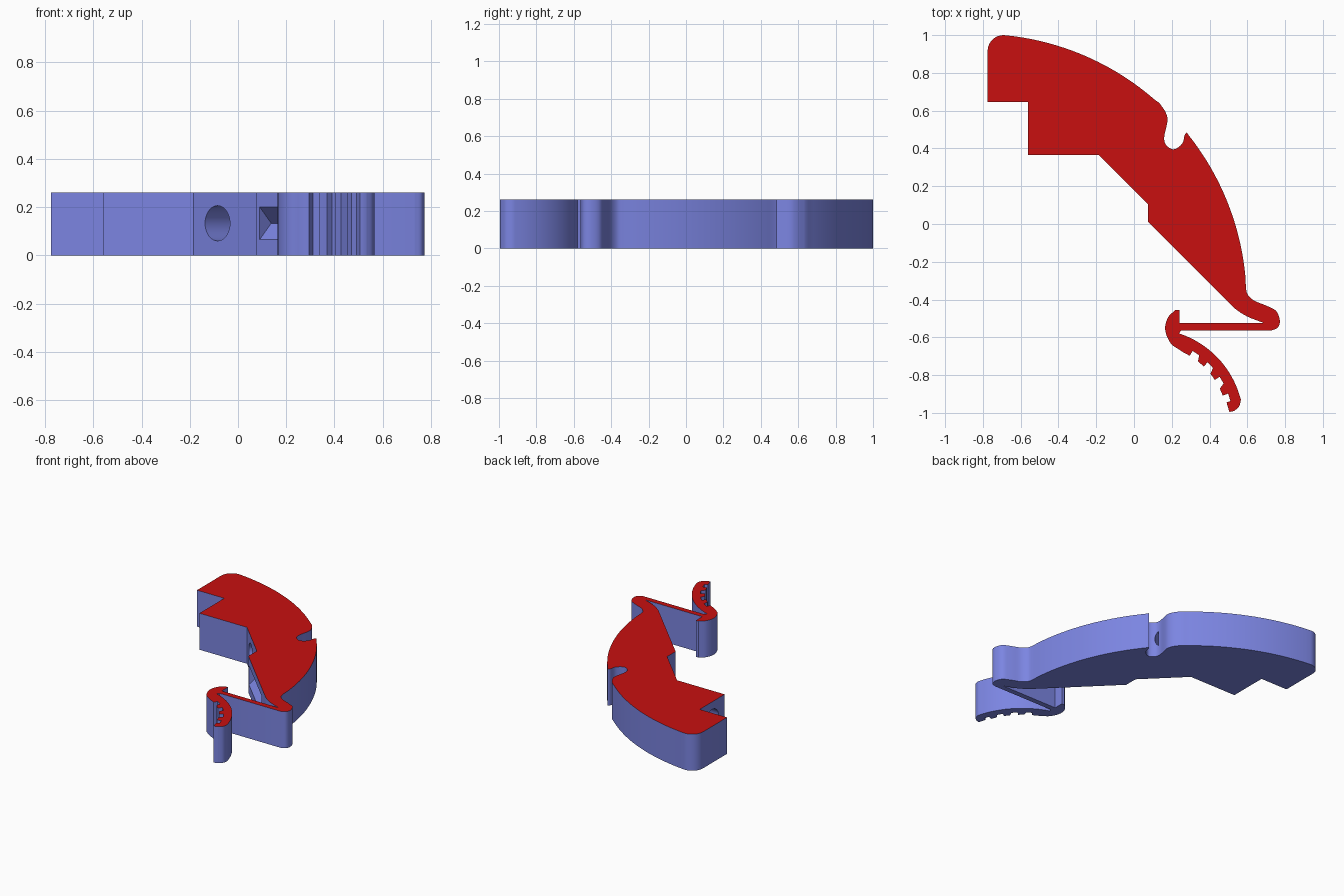
import bpy, bmesh, math
from mathutils import Vector, Matrix

if "Cube" in bpy.data.objects:
    bpy.data.objects.remove(bpy.data.objects["Cube"])

H = 0.26          # thickness of the whole part


def material(name, rgb):
    m = bpy.data.materials.new(name)
    m.diffuse_color = (*rgb, 1)
    m.use_nodes = True
    m.node_tree.nodes["Principled BSDF"].inputs["Base Color"].default_value = m.diffuse_color
    return m


BLUE = material("periwinkle blue", (0.20, 0.235, 0.76))
RED = material("red", (0.58, 0.005, 0.005))


def arc(cx, cy, r, a0, a1, n):
    """Points on a circle from angle a0 to a1 in degrees."""
    steps = [math.radians(a0 + (a1 - a0) * i / n) for i in range(n + 1)]
    return [(cx + r * math.cos(a), cy + r * math.sin(a)) for a in steps]


def smooth(pts, n=5):
    """Rounded curve through a few points."""
    p = [Vector(q) for q in pts]
    p = [2 * p[0] - p[1]] + p + [2 * p[-1] - p[-2]]
    out = []
    for a, b, c, d in zip(p, p[1:], p[2:], p[3:]):
        for i in range(n):
            t = i / n
            out.append(tuple(0.5 * (2 * b + (c - a) * t + (2 * a - 5 * b + 4 * c - d) * t * t
                                    + (3 * b - a - 3 * c + d) * t ** 3)))
    return out + [tuple(pts[-1])]


def prism(name, outline, depth):
    """Extrude a closed outline upward from z = 0."""
    bm = bmesh.new()
    clean = []
    for p in outline:
        if not clean or (Vector(p) - Vector(clean[-1])).length > 0.002:
            clean.append(p)
    face = bm.faces.new([bm.verts.new((x, y, 0)) for x, y in clean])
    top = bmesh.ops.extrude_face_region(bm, geom=[face])["geom"]
    bmesh.ops.translate(bm, vec=(0, 0, depth),
                        verts=[v for v in top if isinstance(v, bmesh.types.BMVert)])
    bmesh.ops.recalc_face_normals(bm, faces=bm.faces[:])
    me = bpy.data.meshes.new(name)
    bm.to_mesh(me)
    bm.free()
    me.materials.append(BLUE)
    ob = bpy.data.objects.new(name, me)
    bpy.context.collection.objects.link(ob)
    return ob


# Stepped inner side of the body
outline = [(-0.775, 0.645), (-0.56, 0.645), (-0.56, 0.365), (-0.185, 0.365),
           (0.075, 0.105), (0.075, 0.01)]
# Inside of the spring bend and upper side of the thin strip
outline += smooth([(0.50, -0.415), (0.54, -0.452), (0.60, -0.49), (0.69, -0.525)])
outline += [(0.24, -0.525), (0.24, -0.455)]
# Rounded latch
outline += smooth([(0.22, -0.455), (0.18, -0.495), (0.165, -0.56), (0.195, -0.632), (0.25, -0.672)])
# Toothed inner side of the lever
TX, TY = 0.085, -1.05
for mid in (62, 49, 36, 23):
    outline += arc(TX, TY, 0.41, mid + 2.8, mid - 2.8, 2)
    outline += arc(TX, TY, 0.44, mid - 2.8, mid - 8.2, 2)
# Lever tip and outer side
outline += [(0.49, -0.945), (0.505, -0.995)]
outline += smooth([(0.53, -0.99), (0.557, -0.965), (0.566, -0.93)])
outline += arc(TX, TY, 0.495, 16, 72, 16)
# Lower side of the strip and rounded spring bend
outline += [(0.25, -0.563)]
outline += smooth([(0.73, -0.563), (0.762, -0.548), (0.772, -0.51), (0.752, -0.46), (0.70, -0.432),
                   (0.635, -0.405), (0.60, -0.37), (0.592, -0.33)])
# Long outer arc, cut by the rounded notch
BX, BY, R = -0.82, -0.41, 1.416
outline += arc(BX, BY, R, 5, 38.6, 24)
outline += smooth([(0.28, 0.486), (0.268, 0.47), (0.255, 0.425), (0.21, 0.395), (0.17, 0.418),
                   (0.16, 0.46), (0.177, 0.545), (0.168, 0.59), (0.135, 0.64)])
outline += arc(BX, BY, R, 48.8, 84.5, 24)
# Rounded back corner
outline += arc(-0.69, 0.915, 0.085, 95, 180, 10)

body = prism("clip_body", outline, H)


# Round sockets and the grooved slot are cut into the inner walls
def socket(x, y, angle, depth):
    pts = arc(0, 0, 0.073, 0, 351, 39)
    ob = prism("socket_cutter", pts, depth + 0.1)
    d = Vector((math.cos(angle), math.sin(angle), 0))
    base = Vector((x, y, 0.133)) - 0.1 * d
    ob.data.transform(Matrix.Translation(base) @ d.to_track_quat('Z', 'Y').to_matrix().to_4x4())
    return ob


def groove(x0, x1):
    e, h = 0.02, 0.0675
    ob = prism("groove_cutter", [(-h - e, -e), (h + e, -e), (0, h)], (x1 - x0) * math.sqrt(2))
    s = math.sqrt(0.5)
    # local x -> up, local y -> into the wall, local z -> along the wall
    m = Matrix(((0, s, s, x0), (0, s, -s, 0.085 - x0), (1, 0, 0, 0.133), (0, 0, 0, 1)))
    ob.data.transform(m)
    bm = bmesh.new()
    bm.from_mesh(ob.data)
    bmesh.ops.recalc_face_normals(bm, faces=bm.faces[:])
    bm.to_mesh(ob.data)
    bm.free()
    return ob


cutters = [socket(-0.085, 0.265, math.pi / 4, 0.3),
           socket(-0.56, 0.505, 0, 0.3),
           groove(0.09, 0.42)]
for c in cutters:
    c.hide_render = True
    mod = body.modifiers.new("cut", 'BOOLEAN')
    mod.operation = 'DIFFERENCE'
    mod.solver = 'EXACT'
    mod.object = c

bpy.context.view_layer.update()
result = bpy.data.meshes.new_from_object(
    body.evaluated_get(bpy.context.evaluated_depsgraph_get()))
body.modifiers.clear()
body.data = result
for c in cutters:
    bpy.data.objects.remove(c)

# Red upper face, blue everywhere else
result.materials.clear()
result.materials.append(BLUE)
result.materials.append(RED)
for f in result.polygons:
    f.material_index = 1 if f.normal.z > 0.9 and f.center.z > H - 0.01 else 0

bpy.context.view_layer.objects.active = body
body.select_set(True)
bpy.ops.object.shade_smooth_by_angle(angle=math.radians(30))
